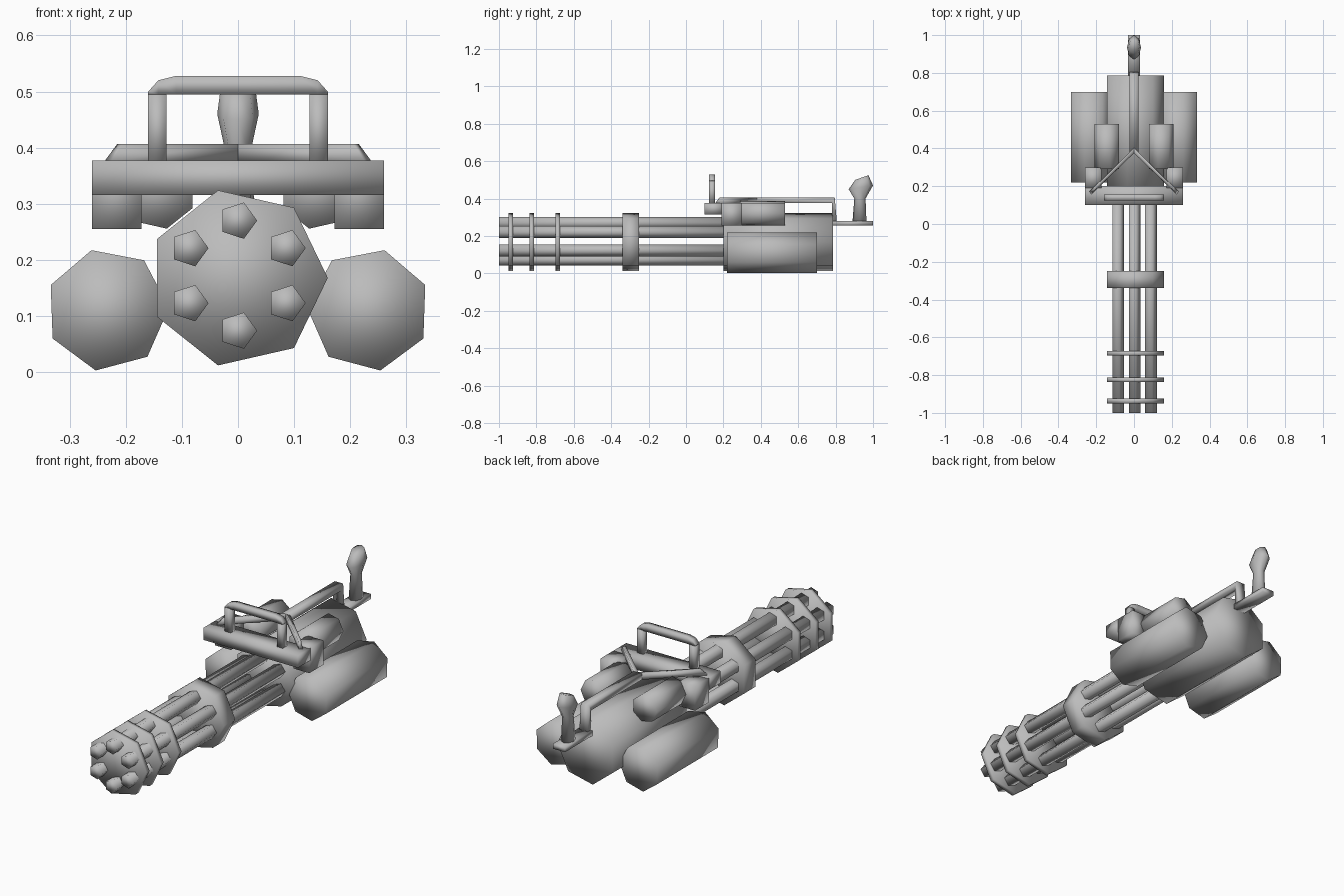
import bpy, bmesh
from math import cos, sin, pi, radians

cube = bpy.data.objects.get("Cube")
if cube:
    bpy.data.objects.remove(cube, do_unlink=True)

GREY = (0.5, 0.5, 0.5, 1)
metal = bpy.data.materials.new("grey_metal")
metal.use_nodes = True
metal.diffuse_color = GREY
metal.node_tree.nodes["Principled BSDF"].inputs["Base Color"].default_value = GREY


def loft(name, rings):
    """Skin matching rings of points, cap both ends and shade smooth."""
    bm = bmesh.new()
    loops = [[bm.verts.new(p) for p in ring] for ring in rings]
    n = len(loops[0])
    for a, b in zip(loops, loops[1:]):
        for i in range(n):
            j = (i + 1) % n
            bm.faces.new((a[i], a[j], b[j], b[i]))
    bm.faces.new(loops[0])
    bm.faces.new(loops[-1])
    bmesh.ops.recalc_face_normals(bm, faces=bm.faces)
    for f in bm.faces:
        f.smooth = True
    mesh = bpy.data.meshes.new(name)
    bm.to_mesh(mesh)
    bm.free()
    mesh.materials.append(metal)
    obj = bpy.data.objects.new(name, mesh)
    bpy.context.collection.objects.link(obj)
    return obj


def extrude_y(name, outline, y0, y1):
    return loft(name, [[(x, y, z) for x, z in outline] for y in (y0, y1)])


def prism(name, x, z, r, sides, y0, y1, phase=0.0, flip=1):
    """Regular prism along y; flip=-1 mirrors its cross-section."""
    angles = [phase + 2 * pi * i / sides for i in range(sides)]
    extrude_y(name, [(x + flip * r * cos(a), z + r * sin(a)) for a in angles], y0, y1)


def box(name, x0, x1, y0, y1, z0, z1):
    extrude_y(name, [(x0, z0), (x1, z0), (x1, z1), (x0, z1)], y0, y1)


# Main housing and barrel clamps
AXIS = 0.168
prism("housing", 0, AXIS, 0.16, 7, 0.2, 0.785)
for y, half in ((-0.937, 0.012), (-0.825, 0.012), (-0.685, 0.012), (-0.295, 0.045)):
    prism("barrel_clamp", 0, AXIS, 0.16, 7, y - half, y + half)

# Six barrels
for i in range(6):
    a = radians(90 + 60 * i)
    prism("barrel", 0.1 * cos(a), 0.172 + 0.098 * sin(a), 0.034, 5, -1, 0.25)

# Paired side drums, upper canisters and frame arms
for side, s in (("left", 1), ("right", -1)):
    prism(side + "_drum", s * 0.233, 0.111, 0.11, 7, 0.22, 0.7, radians(2), -s)
    prism(side + "_canister", s * 0.142, 0.322, 0.068, 7, 0.29, 0.53, 0, s)
    box(side + "_frame_arm", *sorted((s * 0.172, s * 0.26)), 0.19, 0.3, 0.255, 0.377)
    # Diagonal brace with a sloped outer end
    inner = [(0, 0.375, 0.377), (0, 0.403, 0.377), (0, 0.403, 0.407), (0, 0.375, 0.407)]
    outer = [(s * 0.225, 0.158, 0.377), (s * 0.237, 0.172, 0.377),
             (s * 0.215, 0.19, 0.407), (s * 0.205, 0.18, 0.407)]
    loft(side + "_brace", [inner, outer])

# Front crossbar and carrying handle
box("frame_crossbar", -0.26, 0.26, 0.1, 0.2, 0.316, 0.377)
half = [(0.127, 0.37), (0.16, 0.37), (0.16, 0.5), (0.142, 0.52), (0.11, 0.528)]
inside = [(0.127, 0.495)]


def handle_section(x, z0, z1):
    return [(x, 0.124, z0), (x, 0.156, z0), (x, 0.156, z1), (x, 0.124, z1)]


loft("handle_grip", [handle_section(x, 0.495, z) for x, z in
                     ((-0.16, 0.5), (-0.142, 0.52), (-0.11, 0.528),
                      (0.11, 0.528), (0.142, 0.52), (0.16, 0.5))])
for side, s in (("left", 1), ("right", -1)):
    box(side + "_handle_post", *sorted((s * 0.127, s * 0.16)), 0.124, 0.156, 0.37, 0.497)

# Top spine bending down behind the housing to the rear plate
spine = [((0.38, 0.377), (0.38, 0.407)), ((0.78, 0.377), (0.795, 0.407)),
         ((0.782, 0.257), (0.808, 0.257))]
loft("spine", [[(-0.023, *a), (0.023, *a), (0.023, *b), (-0.023, *b)] for a, b in spine])
box("rear_plate", -0.033, 0.033, 0.785, 1.0, 0.255, 0.28)

# Rear grip: oval sections between back and front points
sections = [(0.89, 0.275, 0.965, 0.275, 0.03), (0.9, 0.4, 0.96, 0.4, 0.024),
            (0.87, 0.45, 1.0, 0.47, 0.037), (0.905, 0.5, 0.975, 0.525, 0.03)]
rings = []
for y0, z0, y1, z1, w in sections:
    ring = []
    for i in range(8):
        a = 2 * pi * i / 8
        t = 0.5 + 0.5 * cos(a)
        ring.append((w * sin(a), y0 + (y1 - y0) * t, z0 + (z1 - z0) * t))
    rings.append(ring)
loft("rear_grip", rings)
